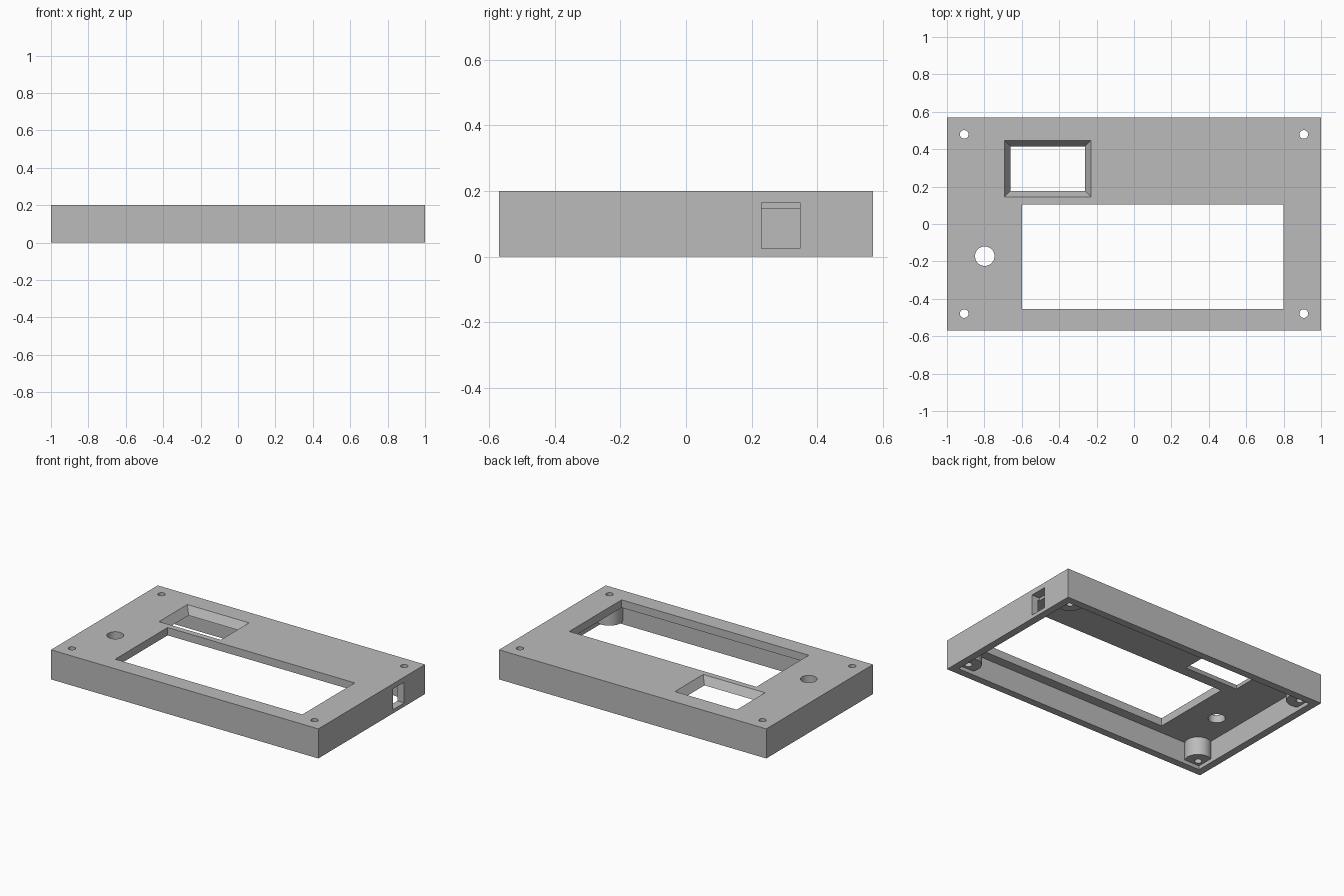
import bpy
import bmesh
import math
from mathutils import Matrix, Vector

cube = bpy.data.objects.get("Cube")
if cube:
    bpy.data.objects.remove(cube, do_unlink=True)

LENGTH, WIDTH, HEIGHT = 2.0, 1.14, 0.2
WALL, ROOF_Z = 0.05, 0.147      # wall thickness, underside of the top plate
POST_X, POST_Y, POST_Z = 0.908, 0.479, 0.025

grey = bpy.data.materials.new("plain_grey")
grey.use_nodes = True
colour = (0.5, 0.5, 0.5, 1.0)
grey.diffuse_color = colour
grey.node_tree.nodes["Principled BSDF"].inputs["Base Color"].default_value = colour


def add_object(name, bm):
    bmesh.ops.recalc_face_normals(bm, faces=bm.faces)
    mesh = bpy.data.meshes.new(name)
    bm.to_mesh(mesh)
    bm.free()
    mesh.materials.append(grey)
    obj = bpy.data.objects.new(name, mesh)
    bpy.context.collection.objects.link(obj)
    return obj


def block(name, low, high, flare=0.0):
    """Box between two corners; flare widens its upper face on every side."""
    low, high = Vector(low), Vector(high)
    centre, size = (low + high) / 2, high - low
    bm = bmesh.new()
    bmesh.ops.create_cube(bm, size=1.0)
    for v in bm.verts:
        grow = flare if v.co.z > 0 else 0.0
        side = Vector((math.copysign(grow, v.co.x), math.copysign(grow, v.co.y), 0))
        v.co = centre + v.co * size + side
    return add_object(name, bm)


def cylinder(name, x, y, radius, low, high, sides=48):
    bm = bmesh.new()
    bmesh.ops.create_cone(bm, cap_ends=True, segments=sides, radius1=radius,
                          radius2=radius, depth=high - low,
                          matrix=Matrix.Translation((x, y, (low + high) / 2)))
    return add_object(name, bm)


def combine(target, tool, operation):
    """Apply a boolean and discard the helper."""
    tool.hide_render = True
    mod = target.modifiers.new("boolean", 'BOOLEAN')
    mod.operation, mod.solver, mod.object = operation, 'EXACT', tool
    bpy.context.view_layer.objects.active = target
    bpy.ops.object.modifier_apply(modifier=mod.name)
    bpy.data.objects.remove(tool, do_unlink=True)


# Open-bottomed shell
hx, hy = LENGTH / 2, WIDTH / 2
case = block("enclosure_cover", (-hx, -hy, 0), (hx, hy, HEIGHT))
combine(case, block("cavity", (-hx + WALL, -hy + WALL, -0.1),
                    (hx - WALL, hy - WALL, ROOF_Z)), 'DIFFERENCE')

# Corner screw posts, merged into the walls and drilled through
corners = [(sx * POST_X, sy * POST_Y) for sx in (-1, 1) for sy in (-1, 1)]
for x, y in corners:
    combine(case, cylinder("screw_post", x, y, 0.082, POST_Z, 0.17), 'UNION')
for x, y in corners:
    combine(case, cylinder("screw_hole", x, y, 0.023, -0.1, 0.3, 32), 'DIFFERENCE')

# Display window
combine(case, block("window_cut", (-0.6, -0.455, 0.1), (0.8, 0.105, 0.3)), 'DIFFERENCE')

# Tapered opening, wider at the top face
slope = 0.032 / (HEIGHT - ROOF_Z)
over = 0.02
inset = slope * over
combine(case, block("tapered_cut",
                    (-0.66 + inset, 0.177 + inset, ROOF_Z - over),
                    (-0.262 - inset, 0.415 - inset, HEIGHT + over),
                    slope * (HEIGHT - ROOF_Z + 2 * over)), 'DIFFERENCE')

# Round button hole
combine(case, cylinder("button_cut", -0.798, -0.172, 0.052, 0.1, 0.3), 'DIFFERENCE')

# Side connector slot, biting slightly into the top plate
combine(case, block("slot_cut", (hx - WALL - 0.01, 0.23, 0.025),
                    (hx + 0.1, 0.348, 0.165)), 'DIFFERENCE')

# Smooth round surfaces, sharp edges elsewhere
bpy.ops.object.select_all(action='DESELECT')
case.select_set(True)
bpy.context.view_layer.objects.active = case
bpy.ops.object.shade_smooth_by_angle(angle=math.radians(25))
